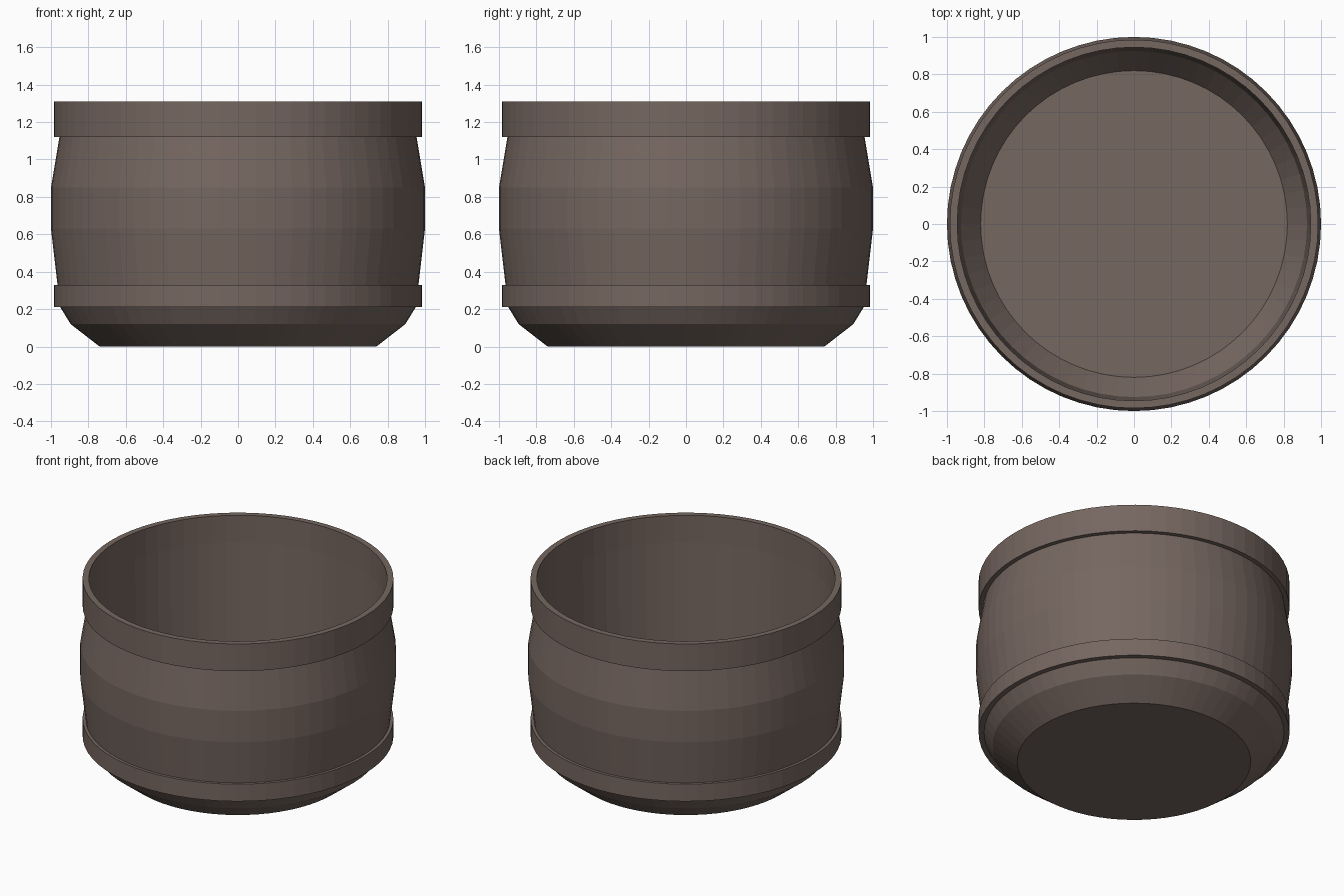
import bpy, bmesh, math

if "Cube" in bpy.data.objects:
    bpy.data.objects.remove(bpy.data.objects["Cube"])

SIDES = 64

clay = bpy.data.materials.new("warm_brown")
clay.diffuse_color = (0.180, 0.135, 0.117, 1)
clay.use_nodes = True
clay.node_tree.nodes["Principled BSDF"].inputs["Base Color"].default_value = clay.diffuse_color


def lathe(name, profile, closed):
    """Spin an (r, z) profile round z; points with r = 0 become poles."""
    bm = bmesh.new()
    rings = []
    for r, z in profile:
        if r == 0:
            rings.append([bm.verts.new((0, 0, z))] * SIDES)
        else:
            rings.append([bm.verts.new((r * math.cos(2 * math.pi * i / SIDES),
                                        r * math.sin(2 * math.pi * i / SIDES), z))
                          for i in range(SIDES)])
    pairs = list(zip(rings, rings[1:]))
    if closed:
        pairs.append((rings[-1], rings[0]))
    for a, b in pairs:
        for i in range(SIDES):
            j = (i + 1) % SIDES
            quad = list(dict.fromkeys((a[i], a[j], b[j], b[i])))
            bm.faces.new(quad)
    bmesh.ops.recalc_face_normals(bm, faces=bm.faces)
    mesh = bpy.data.meshes.new(name)
    bm.to_mesh(mesh)
    bm.free()
    mesh.materials.append(clay)
    ob = bpy.data.objects.new(name, mesh)
    bpy.context.collection.objects.link(ob)
    return ob


# Hollow pot: outside from the base up, then inside down to the floor
lathe("pot_body", [
    (0, 0), (0.74, 0), (0.895, 0.12), (0.95, 0.21), (0.965, 0.33),
    (1.0, 0.63), (1.0, 0.85), (0.955, 1.12),
    (0.945, 1.12), (0.925, 0.25), (0.82, 0.10), (0, 0.10)], False)

# Rim collar and lower band
lathe("rim_collar", [(0.945, 1.12), (0.985, 1.12), (0.985, 1.31), (0.945, 1.31)], True)
lathe("lower_band", [(0.935, 0.21), (0.985, 0.21), (0.985, 0.33), (0.935, 0.33)], True)
